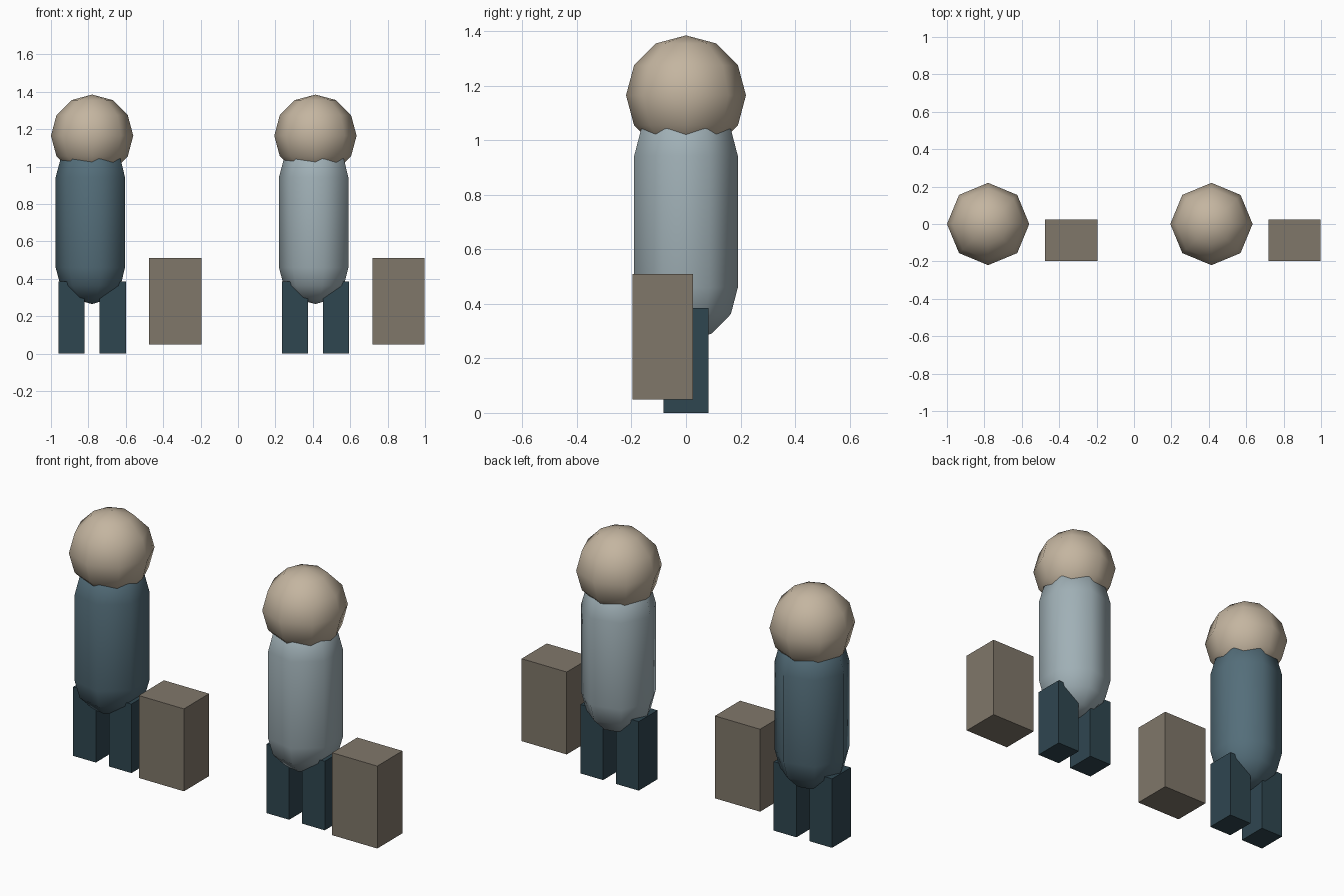
import bpy, bmesh, math

if "Cube" in bpy.data.objects:
    bpy.data.objects.remove(bpy.data.objects["Cube"])


def material(name, rgb):
    def lin(c):
        c /= 255
        return c / 12.92 if c <= 0.04045 else ((c + 0.055) / 1.055) ** 2.4
    m = bpy.data.materials.new(name)
    m.diffuse_color = (*[lin(c) for c in rgb], 1)
    m.use_nodes = True
    m.node_tree.nodes["Principled BSDF"].inputs["Base Color"].default_value = m.diffuse_color
    return m


SKIN = material("warm beige", (196, 181, 160))
DARK = material("slate blue", (84, 110, 122))
LIGHT = material("pale grey blue", (160, 176, 182))
NAVY = material("dark teal", (47, 70, 80))
TAUPE = material("taupe", (128, 119, 106))


def finish(bm, name, mat, smooth=False):
    bmesh.ops.recalc_face_normals(bm, faces=bm.faces)
    for f in bm.faces:
        f.smooth = smooth
    me = bpy.data.meshes.new(name)
    bm.to_mesh(me)
    bm.free()
    me.materials.append(mat)
    ob = bpy.data.objects.new(name, me)
    bpy.context.collection.objects.link(ob)
    return ob


def box(name, lo, hi, mat):
    bm = bmesh.new()
    bmesh.ops.create_cube(bm, size=1)
    for v in bm.verts:
        v.co = [(a + b) / 2 + c * (b - a) for a, b, c in zip(lo, hi, v.co)]
    return finish(bm, name, mat)


def capsule(name, x, z_low, z_high, r, sides, mat):
    """Low-poly ball (z_low == z_high) or capsule with caps in 30 degree steps."""
    rings = [(math.radians(a), z_low) for a in (-60, -30, 0)]
    rings += [(math.radians(a), z_high) for a in (0, 30, 60)]
    if z_low == z_high:
        rings.pop(2)
    bm = bmesh.new()
    loops = []
    for a, z in rings:
        loops.append([bm.verts.new((x - r * math.cos(a) * math.cos(t),
                                    r * math.cos(a) * math.sin(t),
                                    z + r * math.sin(a)))
                      for t in (math.tau * i / sides for i in range(sides))])
    bottom = bm.verts.new((x, 0, z_low - r))
    top = bm.verts.new((x, 0, z_high + r))
    for i in range(sides):
        j = (i + 1) % sides
        for p, q in zip(loops, loops[1:]):
            bm.faces.new((p[i], p[j], q[j], q[i]))
        bm.faces.new((bottom, loops[0][j], loops[0][i]))
        bm.faces.new((top, loops[-1][i], loops[-1][j]))
    return finish(bm, name, mat, True)


# two standing figures, each with a case at its side
for label, x, coat in (("left", -0.78, DARK), ("right", 0.414, LIGHT)):
    capsule(label + "_head", x, 1.165, 1.165, 0.22, 8, SKIN)
    capsule(label + "_torso", x, 0.46, 0.943, 0.195, 7, coat)
    for side, s in (("a", -1), ("b", 1)):
        cx = x + s * 0.11
        box(f"{label}_leg_{side}", (cx - 0.07, -0.083, 0),
            (cx + 0.07, 0.083, 0.385), NAVY)
    box(label + "_case", (x + 0.305, -0.197, 0.05),
        (x + 0.584, 0.025, 0.51), TAUPE)
